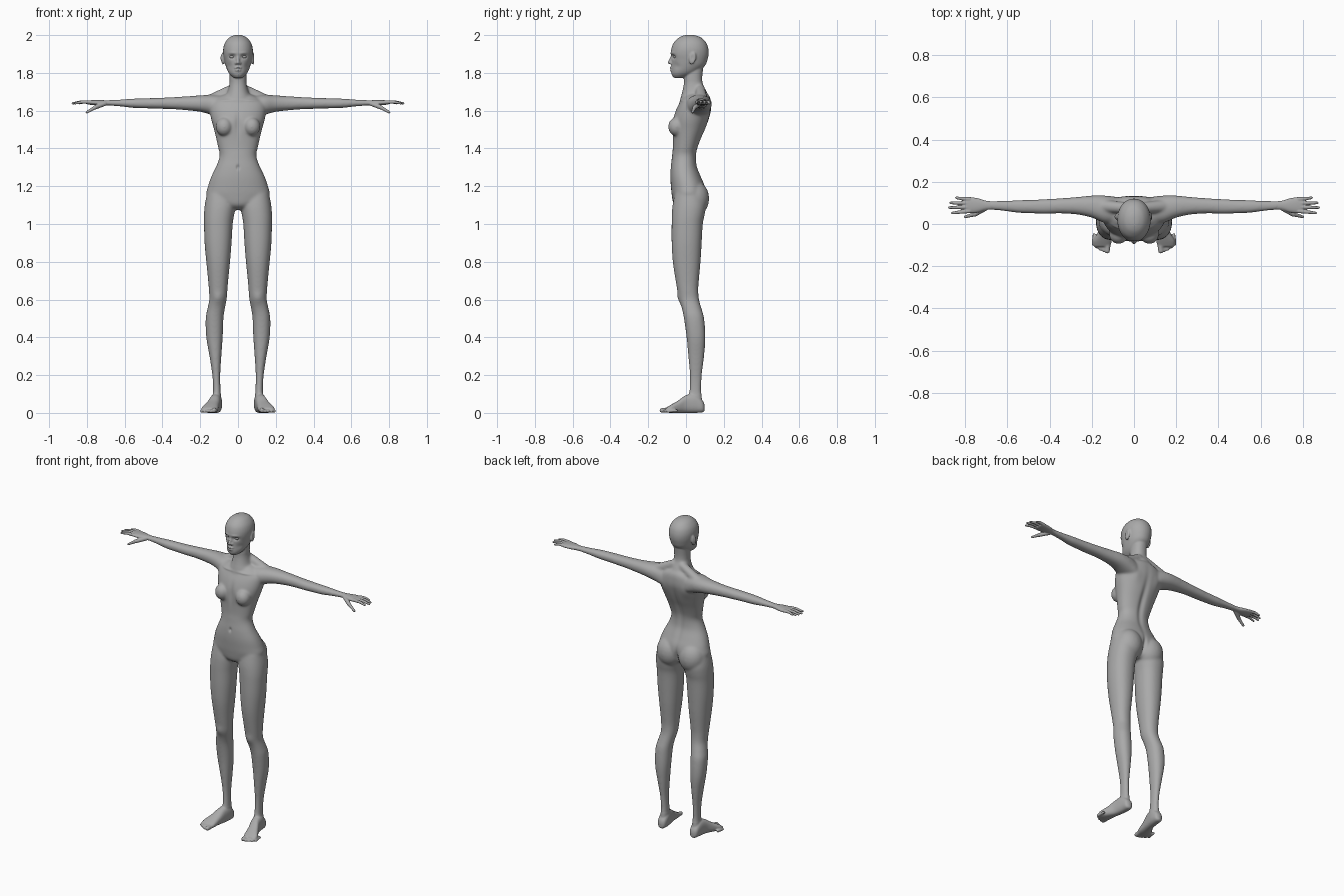
import bpy, bmesh, math
from mathutils import Vector, Matrix

skin = bpy.data.materials.new("grey_skin")
skin.diffuse_color = (0.4, 0.4, 0.4, 1)


def spline(rows, n=4):
    """Catmull-Rom interpolation of the section rows."""
    out = []
    for i in range(len(rows) - 1):
        p0, p1, p2, p3 = (rows[max(i - 1, 0)], rows[i], rows[i + 1],
                          rows[min(i + 2, len(rows) - 1)])
        for k in range(n):
            t = k / n
            out.append([0.5 * (2 * b + (c - a) * t + (2 * a - 5 * b + 4 * c - d) * t * t
                               + (3 * b - a - 3 * c + d) * t ** 3)
                        for a, b, c, d in zip(p0, p1, p2, p3)])
    return out + [list(rows[-1])]


def loft(bm, axis, rows, side=1, power=2.2, n=36):
    """Rows are (position on axis, a_min, a_max, b_min, b_max)."""
    order = {'x': (2, 0, 1), 'y': (0, 2, 1), 'z': (0, 1, 2)}[axis]
    rings = []
    for t, a0, a1, b0, b1 in spline(rows):
        ring = []
        for k in range(n):
            u = 2 * math.pi * k / n
            c, s = math.cos(u), math.sin(u)
            a = (a0 + a1) / 2 + (a1 - a0) / 2 * math.copysign(abs(c) ** (2 / power), c)
            b = (b0 + b1) / 2 + (b1 - b0) / 2 * math.copysign(abs(s) ** (2 / power), s)
            v = (a, b, t)
            ring.append(bm.verts.new((v[order[0]] * side, v[order[1]], v[order[2]])))
        rings.append(ring)
    for r, q in zip(rings, rings[1:]):
        for k in range(n):
            bm.faces.new((r[k], r[(k + 1) % n], q[(k + 1) % n], q[k]))
    bm.faces.new(rings[0])
    bm.faces.new(rings[-1])


def ball(bm, pos, size, side=1, tilt=0):
    m = (Matrix.Translation((pos[0] * side, pos[1], pos[2])) @ Matrix.Rotation(tilt, 4, 'X')
         @ Matrix.Diagonal((*size, 1)))
    bmesh.ops.create_icosphere(bm, subdivisions=3, radius=1, matrix=m)


def limb(bm, p, q, r0, r1, side=1, n=14):
    """Rounded tapering rod from p to q."""
    for i in range(n + 1):
        t = i / n
        ball(bm, Vector(p).lerp(Vector(q), t), (r0 + (r1 - r0) * t,) * 3, side)


def finish(name, bm, voxel, region=None, soft=0, bumps=()):
    """Fuse the overlapping parts, relax the surface and sculpt the bumps."""
    bmesh.ops.recalc_face_normals(bm, faces=bm.faces)
    me = bpy.data.meshes.new(name)
    bm.to_mesh(me)
    bm.free()
    ob = bpy.data.objects.new(name, me)
    bpy.context.collection.objects.link(ob)
    mod = ob.modifiers.new("fuse", 'REMESH')
    mod.mode, mod.voxel_size = 'VOXEL', voxel
    me = bpy.data.meshes.new_from_object(ob.evaluated_get(bpy.context.evaluated_depsgraph_get()))
    ob.modifiers.clear()
    ob.data = me
    bm = bmesh.new()
    bm.from_mesh(me)

    def relax(verts, times):
        for _ in range(times):
            bmesh.ops.smooth_vert(bm, verts=verts, factor=0.5, use_axis_x=True,
                                  use_axis_y=True, use_axis_z=True)
    relax(bm.verts[:], 2)
    if region:
        relax([v for v in bm.verts if region(v.co)], soft)
    for c, r, d in bumps:
        for v in bm.verts:
            e = (((abs(v.co.x) - c[0]) / r[0]) ** 2 + ((v.co.y - c[1]) / r[1]) ** 2
                 + ((v.co.z - c[2]) / r[2]) ** 2)
            if e < 6:
                v.co += Vector(d) * math.exp(-e)
    bm.to_mesh(me)
    bm.free()
    me.name = name
    me.shade_smooth()
    me.materials.clear()
    me.materials.append(skin)


def sym(rows):
    """Centred rows (z, front, back, half width)."""
    return [(z, -w, w, f, b) for z, f, b, w in rows]


body = bmesh.new()
# torso
loft(body, 'z', sym([
    (1.075, -.03, .05, .04), (1.10, -.064, .085, .11), (1.15, -.075, .103, .166),
    (1.20, -.08, .10, .159), (1.25, -.083, .08, .142), (1.30, -.081, .06, .118),
    (1.34, -.076, .055, .102), (1.37, -.073, .056, .097), (1.40, -.07, .062, .104),
    (1.45, -.07, .08, .115), (1.50, -.072, .102, .127), (1.55, -.07, .12, .141),
    (1.60, -.055, .133, .15), (1.64, -.035, .133, .148), (1.67, -.018, .128, .11),
    (1.69, .0, .115, .06)]))
# neck
loft(body, 'z', sym([
    (1.64, -.035, .12, .08), (1.67, -.028, .118, .07), (1.70, -.02, .11, .056),
    (1.74, -.012, .09, .046), (1.78, -.01, .086, .044), (1.85, 0, .095, .045)]))
# head
loft(body, 'z', sym([
    (1.773, -.064, -.01, .022), (1.79, -.076, .035, .042), (1.81, -.078, .07, .055),
    (1.84, -.077, .102, .066), (1.87, -.077, .114, .073), (1.90, -.081, .12, .078),
    (1.93, -.077, .118, .078), (1.96, -.065, .107, .069), (1.985, -.04, .083, .049),
    (1.997, -.015, .055, .027), (2.001, .005, .035, .01)]), power=2.1)
# nose and lips
limb(body, (0, -.074, 1.888), (0, -.087, 1.855), .007, .0095)
ball(body, (0, -.078, 1.827), (.019, .009, .006))
ball(body, (0, -.076, 1.814), (.016, .010, .006))

for s in (1, -1):
    ball(body, (.011, -.078, 1.851), (.008, .009, .007), s)                 # nostril
    ball(body, (.079, .035, 1.877), (.009, .018, .034), s, tilt=-.2)        # ear
    ball(body, (.073, -.050, 1.515), (.045, .045, .050), s)                 # breast
    ball(body, (.078, .045, 1.135), (.083, .078, .095), s)                  # buttock
    limb(body, (.03, .075, 1.715), (.15, .085, 1.652), .026, .032, s)       # trapezius
    # shoulder and arm
    loft(body, 'x', [
        (.08, .0, .125, 1.56, 1.68), (.14, .005, .135, 1.578, 1.684),
        (.20, .03, .135, 1.594, 1.681), (.27, .045, .128, 1.602, 1.676),
        (.35, .05, .122, 1.608, 1.671), (.42, .048, .118, 1.61, 1.668),
        (.48, .05, .115, 1.612, 1.666), (.55, .053, .113, 1.614, 1.664),
        (.62, .062, .11, 1.622, 1.659), (.69, .068, .109, 1.627, 1.656)], s)
    # leg
    loft(body, 'z', [
        (.015, .09, .137, .0, .09), (.06, .088, .137, .01, .086), (.12, .092, .132, .018, .081),
        (.2, .094, .136, .02, .084), (.3, .088, .151, .012, .096), (.4, .081, .168, .003, .103),
        (.5, .077, .171, -.011, .096), (.55, .07, .162, -.021, .083), (.6, .06, .152, -.036, .069),
        (.65, .056, .154, -.046, .065), (.7, .052, .158, -.055, .068), (.8, .042, .168, -.07, .077),
        (.9, .034, .177, -.076, .083), (1.0, .028, .18, -.076, .089), (1.05, .02, .18, -.075, .099),
        (1.10, .012, .176, -.071, .105), (1.16, .02, .165, -.06, .09)], s)
    # foot
    loft(body, 'y', [
        (.099, .104, .12, .012, .04), (.088, .088, .138, .003, .065), (.05, .084, .145, 0, .10),
        (.0, .092, .153, 0, .094), (-.04, .10, .172, 0, .066), (-.08, .105, .193, 0, .043),
        (-.107, .112, .19, .002, .026)], s, power=2.5)
    # toes
    tips = ((-.127, .013), (-.126, .0085), (-.119, .0085), (-.109, .008), (-.096, .008))
    for i, (y, r) in enumerate(tips):
        x = .127 + .0165 * i
        limb(body, (x - .004, y + .045, r + .004), (x, y, r), r, r, s)

bumps = [
    ((0, .09, 1.42), (.018, .07, .16), (0, -.011, 0)),       # spine
    ((0, -.075, 1.53), (.014, .04, .06), (0, .007, 0)),      # breastbone
    ((0, -.08, 1.30), (.008, .03, .012), (0, .008, 0)),      # navel
    ((0, .11, 1.12), (.011, .05, .055), (0, -.016, 0)),      # cleft
    ((.075, -.03, 1.655), (.05, .03, .007), (0, -.006, 0)),  # collarbone
    ((.09, .13, 1.56), (.035, .03, .05), (0, .009, 0)),      # shoulder blade
    ((.106, -.036, .61), (.025, .03, .03), (0, -.006, 0)),   # kneecap
    ((.031, -.072, 1.886), (.017, .03, .011), (0, .013, 0)), # eye socket
    ((.03, -.076, 1.905), (.022, .03, .007), (0, -.004, 0)), # brow
    ((.05, -.055, 1.835), (.018, .03, .018), (0, .006, 0)),  # cheek hollow
    ((0, -.085, 1.8205), (.02, .02, .004), (0, .004, 0)),    # mouth
    ((.089, .033, 1.88), (.008, .009, .018), (-.005, 0, 0)), # ear hollow
]
finish("body", body, .0045, lambda c: .1 < c.z < 1.76, 14, bumps)

# eyes
eyes = bmesh.new()
for s in (1, -1):
    ball(eyes, (.031, -.054, 1.885), (.014, .012, .0085), s)
finish("eyes", eyes, .0015)

# hands
for s, name in ((1, "left_hand"), (-1, "right_hand")):
    hand = bmesh.new()
    loft(hand, 'x', [
        (.66, .068, .107, 1.627, 1.655), (.70, .067, .11, 1.628, 1.655),
        (.74, .055, .122, 1.628, 1.656), (.78, .051, .128, 1.631, 1.655),
        (.80, .054, .126, 1.634, 1.653)], s)
    fingers = ((.061, .052, .862), (.080, .078, .875), (.099, .100, .869), (.117, .124, .842))
    for y0, y1, x in fingers:
        mid = (.79 + x) / 2, (y0 + y1) / 2, 1.646
        limb(hand, (.78, y0, 1.645), mid, .0098, .0085, s)
        limb(hand, mid, (x, y1, 1.639), .0085, .0062, s)
    limb(hand, (.705, .075, 1.638), (.755, .046, 1.618), .013, .0115, s)
    limb(hand, (.755, .046, 1.618), (.80, .034, 1.592), .0105, .0068, s)
    finish(name, hand, .0024, lambda c: True, 2)
